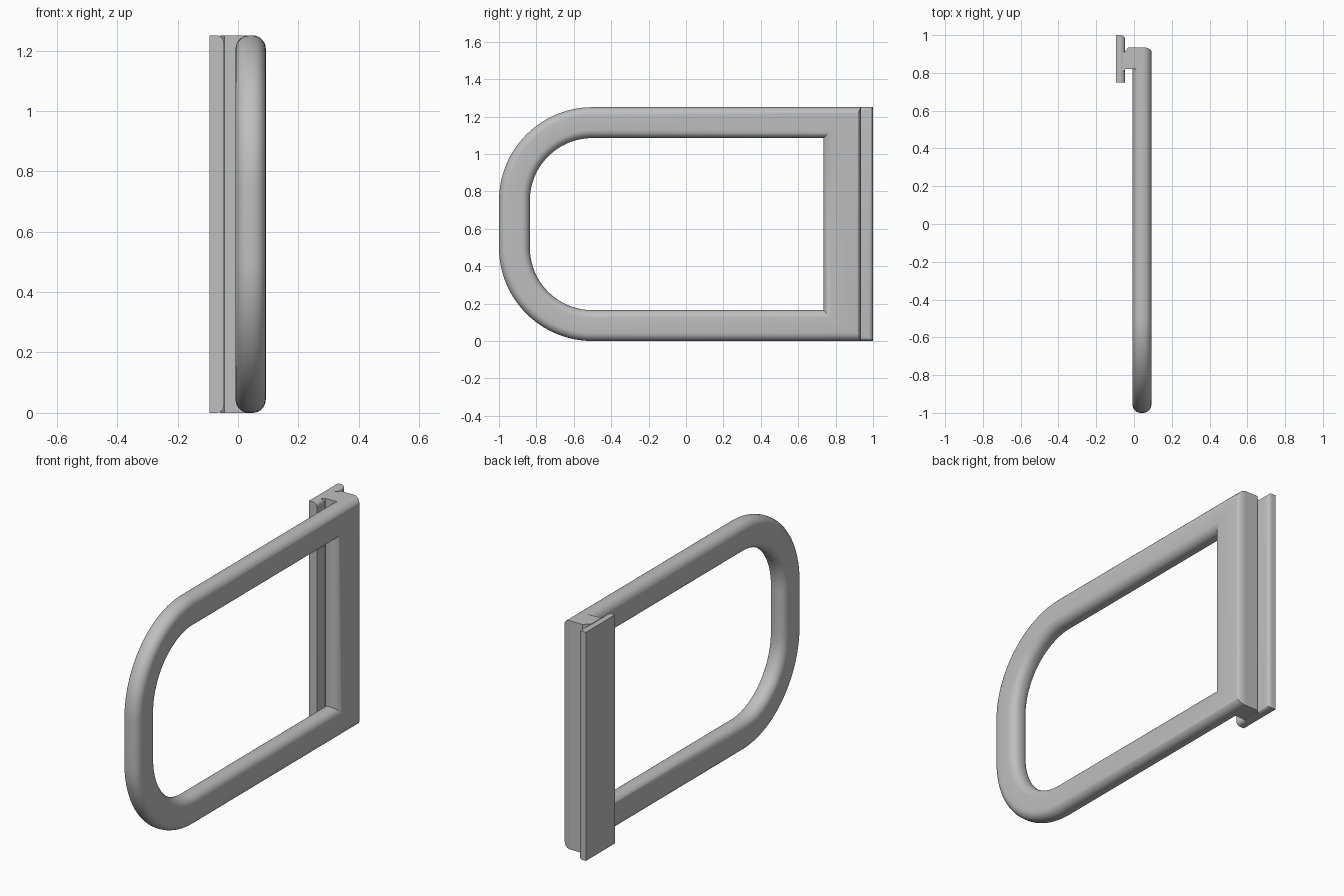
import bpy, bmesh
from math import sin, cos, pi, radians

cube = bpy.data.objects.get("Cube")
if cube:
    bpy.data.objects.remove(cube)

grey = bpy.data.materials.new("plain_grey")
grey.use_nodes = True
colour = (0.52, 0.52, 0.52, 1)
grey.diffuse_color = colour
grey.node_tree.nodes["Principled BSDF"].inputs["Base Color"].default_value = colour

HEIGHT, TUBE, POST, BACK = 1.25, 0.165, 0.2, 0.935
X_MIN, X_MAX, ROUND = -0.008, 0.092, 0.044


def finish(name, bm):
    bmesh.ops.recalc_face_normals(bm, faces=bm.faces)
    mesh = bpy.data.meshes.new(name)
    bm.to_mesh(mesh)
    bm.free()
    mesh.materials.append(grey)
    obj = bpy.data.objects.new(name, mesh)
    bpy.context.scene.collection.objects.link(obj)
    bpy.ops.object.select_all(action='DESELECT')
    obj.select_set(True)
    bpy.context.view_layer.objects.active = obj
    bpy.ops.object.shade_smooth_by_angle(angle=radians(35))
    return obj


def rounded_section(steps=7):
    """Rounded rectangle: x across, d measured inward from the outer rim."""
    pts = []
    corners = [(X_MAX - ROUND, TUBE - ROUND), (X_MIN + ROUND, TUBE - ROUND),
               (X_MIN + ROUND, ROUND), (X_MAX - ROUND, ROUND)]
    for k, (cx, cd) in enumerate(corners):
        for i in range(steps + 1):
            a = pi / 2 * (k + i / steps)
            pts.append((cx + ROUND * cos(a), cd + ROUND * sin(a)))
    return pts


def post_depth(d):
    """Widen the section for the post, keeping its rear edge tight."""
    if d < ROUND:
        return d * 0.5
    start = ROUND * 0.5
    flat_end = TUBE - ROUND
    if d < flat_end:
        return start + (d - ROUND) / (flat_end - ROUND) * (POST - ROUND - start)
    return POST - (TUBE - d)


# Closed grip: D-shaped loop with two rounded and two mitred corners
section = rounded_section()
bm = bmesh.new()
rings = []


def add_ring(place):
    rings.append([bm.verts.new((x, *place(d))) for x, d in section])


add_ring(lambda d: (BACK - post_depth(d), HEIGHT - d))
for centre_z, start in ((HEIGHT - 0.5, pi / 2), (0.5, pi)):
    for i in range(29):
        a = start + pi / 2 * i / 28
        add_ring(lambda d: (-0.5 + (0.5 - d) * cos(a), centre_z + (0.5 - d) * sin(a)))
add_ring(lambda d: (BACK - post_depth(d), d))
n = len(section)
for k, ring in enumerate(rings):
    nxt = rings[(k + 1) % len(rings)]
    for i in range(n):
        j = (i + 1) % n
        bm.faces.new((ring[i], ring[j], nxt[j], nxt[i]))
finish("grip_frame", bm)


def upright(name, outline):
    """Extrude an x-y outline over the full height."""
    bm = bmesh.new()
    face = bm.faces.new([bm.verts.new((x, y, 0)) for x, y in outline])
    made = bmesh.ops.extrude_face_region(bm, geom=[face])["geom"]
    bmesh.ops.translate(bm, vec=(0, 0, HEIGHT),
                        verts=[v for v in made if isinstance(v, bmesh.types.BMVert)])
    return bm


# Web joining the post to the mounting plate
bm = upright("web", [(-0.06, 0.805), (-0.045, 0.82), (0.04, 0.82),
                     (0.04, BACK), (-0.03, BACK), (-0.05, 0.91), (-0.06, 0.91)])
finish("mounting_web", bm)

# Mounting plate with its inner end edges rounded
bm = upright("plate", [(-0.095, 0.75), (-0.047, 0.75), (-0.047, 1), (-0.095, 1)])


def is_rounded(edge):
    a, b = edge.verts
    inner_end = abs(a.co.z - b.co.z) < 0.01 and min(a.co.x, b.co.x) > -0.05
    rear_inner = min(a.co.y, b.co.y) > 0.99 and min(a.co.x, b.co.x) > -0.05
    return inner_end or rear_inner


bmesh.ops.bevel(bm, geom=[e for e in bm.edges if is_rounded(e)], offset=0.024,
                segments=6, profile=0.5, affect='EDGES')
finish("mounting_plate", bm)
